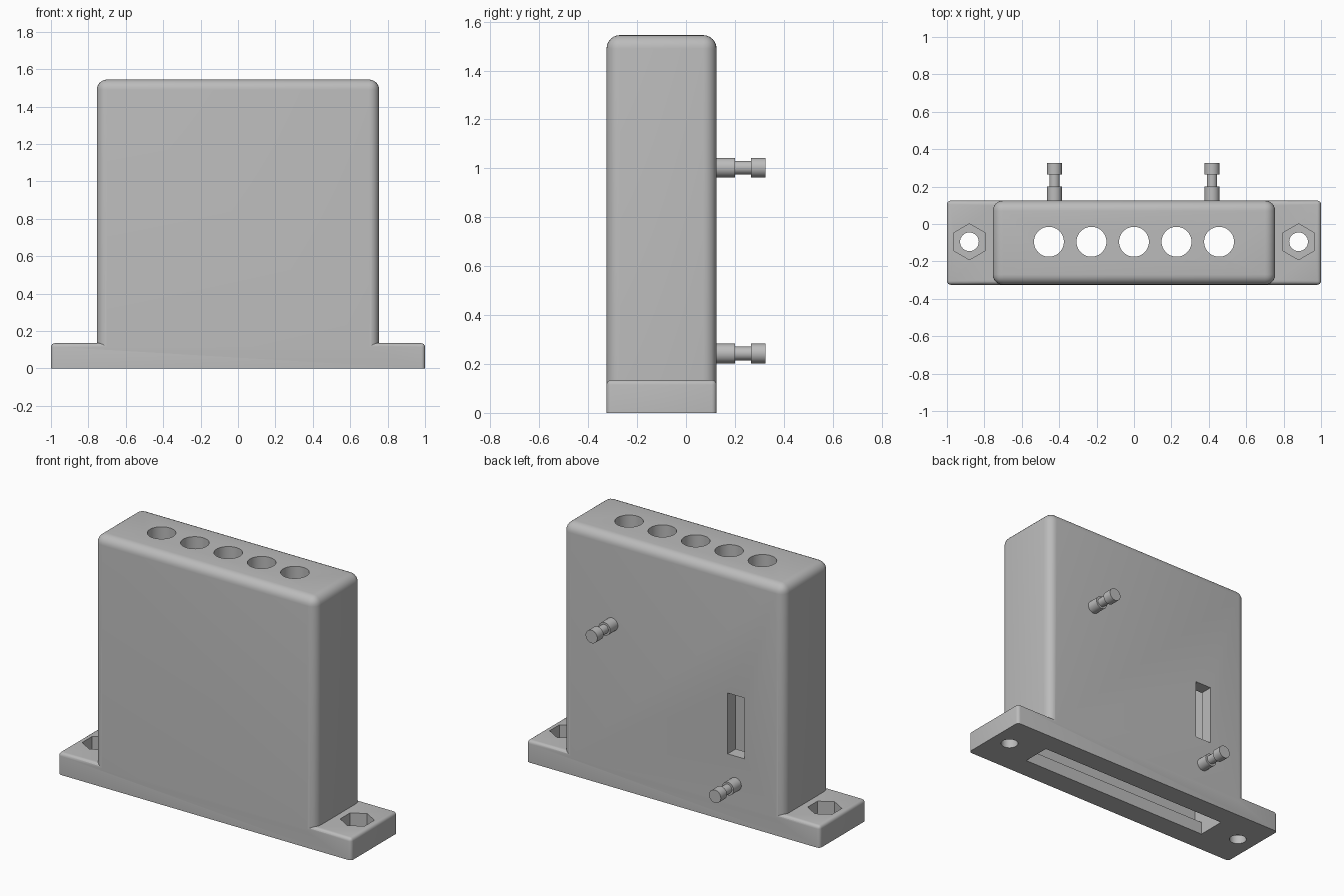
import bpy, bmesh, math
from mathutils import Matrix, Vector

if "Cube" in bpy.data.objects:
    bpy.data.objects.remove(bpy.data.objects["Cube"])

grey = bpy.data.materials.new("plain grey")
grey.diffuse_color = (0.5, 0.5, 0.5, 1)
grey.use_nodes = True
grey.node_tree.nodes["Principled BSDF"].inputs["Base Color"].default_value = grey.diffuse_color

Y0, Y1 = -0.325, 0.125      # front and back faces
YC = -0.095                 # line of the holes
WALL = 0.08


def finish(name, bm):
    me = bpy.data.meshes.new(name)
    bmesh.ops.recalc_face_normals(bm, faces=bm.faces)
    bm.to_mesh(me)
    bm.free()
    ob = bpy.data.objects.new(name, me)
    bpy.context.collection.objects.link(ob)
    me.materials.append(grey)
    return ob


def box(name, lo, hi, radius=0, segments=6):
    """Box between two corners; all edges rounded except the bottom ones."""
    lo, hi = Vector(lo), Vector(hi)
    bm = bmesh.new()
    bmesh.ops.create_cube(bm, size=1)
    for v in bm.verts:
        v.co = (lo + hi) / 2 + v.co * (hi - lo)
    if radius:
        edges = [e for e in bm.edges if any(v.co.z > lo.z + 1e-4 for v in e.verts)]
        bmesh.ops.bevel(bm, geom=edges, offset=radius, segments=segments,
                        profile=0.5, affect='EDGES', clamp_overlap=True)
    return finish(name, bm)


def prism(name, x, y, z0, z1, r, sides, turn=0):
    """Upright prism or cylinder."""
    bm = bmesh.new()
    m = Matrix.Translation((x, y, (z0 + z1) / 2)) @ Matrix.Rotation(turn, 4, 'Z')
    bmesh.ops.create_cone(bm, cap_ends=True, segments=sides, radius1=r, radius2=r,
                          depth=z1 - z0, matrix=m)
    return finish(name, bm)


def combine(target, other, operation):
    mod = target.modifiers.new(operation.lower(), 'BOOLEAN')
    mod.operation, mod.solver, mod.object = operation, 'EXACT', other
    bpy.context.view_layer.objects.active = target
    bpy.ops.object.modifier_apply(modifier=mod.name)
    bpy.data.objects.remove(other)


def smooth(ob):
    bpy.ops.object.select_all(action='DESELECT')
    ob.select_set(True)
    bpy.context.view_layer.objects.active = ob
    bpy.ops.object.shade_smooth_by_angle(angle=math.radians(30))


# Housing: tall rounded box standing on a flat mounting foot
housing = box("housing", (-0.755, Y0, 0.1), (0.755, Y1, 1.545), 0.055)
foot = box("foot", (-1, Y0, 0), (1, Y1, 0.135), 0.02, 4)
combine(housing, foot, 'UNION')

# Hollow inside and the opening underneath
combine(housing, box("cavity", (-0.675, Y0 + WALL, WALL),
                     (0.675, Y1 - WALL, 1.545 - WALL)), 'DIFFERENCE')
combine(housing, box("bottom_opening", (-0.675, YC - 0.09, -0.1),
                     (0.675, YC + 0.09, 0.2)), 'DIFFERENCE')

# Slot through the back wall
combine(housing, box("back_slot", (-0.485, 0, 0.415), (-0.372, 0.2, 0.79)), 'DIFFERENCE')

# Five round holes in the top
for i in range(-2, 3):
    combine(housing, prism("top_hole", i * 0.2275, YC, 1.4, 1.7, 0.08, 48), 'DIFFERENCE')

# Screw holes with hexagonal nut pockets in the foot
for s in (-1, 1):
    combine(housing, prism("screw_hole", s * 0.88, YC, -0.1, 0.3, 0.05, 32), 'DIFFERENCE')
    combine(housing, prism("nut_pocket", s * 0.88, YC, 0.055, 0.3, 0.096, 6), 'DIFFERENCE')
smooth(housing)


# Grooved pegs on the back, lathed around the y axis
def peg(name, x, z):
    profile = [(0, 0.1), (0.04, 0.1), (0.04, 0.2), (0.028, 0.2),
               (0.028, 0.265), (0.04, 0.265), (0.04, 0.325), (0, 0.325)]
    bm = bmesh.new()
    verts = [bm.verts.new((x + r, y, z)) for r, y in profile]
    edges = [bm.edges.new(p) for p in zip(verts, verts[1:])]
    bmesh.ops.spin(bm, geom=verts + edges, cent=(x, 0, z), axis=(0, 1, 0),
                   angle=math.tau, steps=32)
    bmesh.ops.remove_doubles(bm, verts=bm.verts, dist=1e-4)
    smooth(finish(name, bm))


peg("upper_peg", 0.417, 1.003)
peg("lower_peg", -0.425, 0.243)
